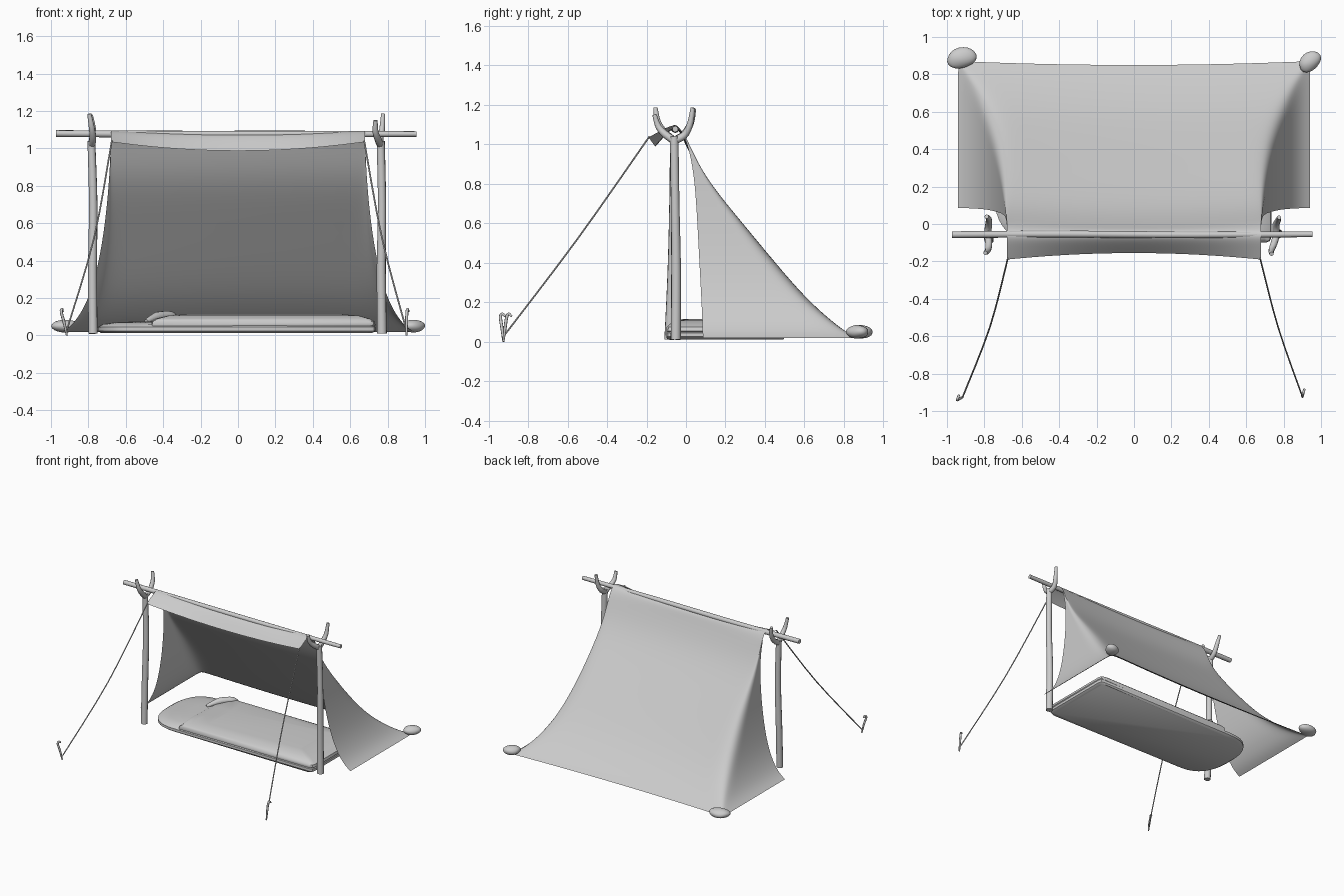
import bpy, bmesh, math, random
from mathutils import Vector, Matrix

if "Cube" in bpy.data.objects:
    bpy.data.objects.remove(bpy.data.objects["Cube"])

random.seed(4)


def finish(name, bm, angle=50):
    bmesh.ops.recalc_face_normals(bm, faces=bm.faces)
    me = bpy.data.meshes.new(name)
    bm.to_mesh(me)
    bm.free()
    ob = bpy.data.objects.new(name, me)
    bpy.context.collection.objects.link(ob)
    smooth(ob, angle)
    return ob


def smooth(ob, angle=50):
    bpy.ops.object.select_all(action='DESELECT')
    ob.select_set(True)
    bpy.context.view_layer.objects.active = ob
    bpy.ops.object.shade_smooth_by_angle(angle=math.radians(angle))


def tube(name, points, radii, sides=10, steps=4):
    """Tapered round stick swept along a smooth path."""
    P = [Vector(p) for p in points]
    path = []
    for i in range(len(P) - 1):
        a, b, c, d = P[max(i - 1, 0)], P[i], P[i + 1], P[min(i + 2, len(P) - 1)]
        for k in range(steps):
            t = k / steps
            q = 0.5 * (2 * b + (c - a) * t + (2 * a - 5 * b + 4 * c - d) * t * t
                       + (3 * b - a - 3 * c + d) * t ** 3)
            path.append((q, radii[i] + (radii[i + 1] - radii[i]) * t))
    path.append((P[-1], radii[-1]))
    bm = bmesh.new()
    rings, side = [], None
    for i, (p, r) in enumerate(path):
        tan = (path[min(i + 1, len(path) - 1)][0] - path[max(i - 1, 0)][0]).normalized()
        if side is None:
            side = tan.orthogonal()
        side = (side - tan * side.dot(tan)).normalized()
        up = tan.cross(side)
        rings.append([bm.verts.new(p + r * (math.cos(u) * side + math.sin(u) * up))
                      for u in [2 * math.pi * k / sides for k in range(sides)]])
    for A, B in zip(rings, rings[1:]):
        for k in range(sides):
            bm.faces.new((A[k], A[(k + 1) % sides], B[(k + 1) % sides], B[k]))
    bm.faces.new(rings[0])
    bm.faces.new(rings[-1])
    return finish(name, bm)


def stack(name, outline, levels):
    """Closed cushion made of scaled copies of an outline."""
    n = len(outline)
    c = sum((Vector(p) for p in outline), Vector((0, 0))) / n
    bm = bmesh.new()
    rings = []
    for z, inset in levels:
        ring = []
        for p in outline:
            d = Vector(p) - c
            q = c + d * max(0.0, 1 - inset / d.length)
            ring.append(bm.verts.new((q.x, q.y, z)))
        rings.append(ring)
    for A, B in zip(rings, rings[1:]):
        for k in range(n):
            bm.faces.new((A[k], A[(k + 1) % n], B[(k + 1) % n], B[k]))
    bm.faces.new(rings[0])
    bm.faces.new(rings[-1])
    return finish(name, bm, 40)


# tarp: overhanging front flap, back slope and flared side wings as one sheet
NB = 12
bm = bmesh.new()
S = [-1 + 2 * i / NB for i in range(NB + 1)]
flap = [(-.19, .035, 1.035, .048), (-.125, .015, 1.07, .03),
        (-.068, 0, 1.1, .018), (-.035, 0, 1.09, .018)]
flap_rows = [[bm.verts.new((.68 * s, y + dy * (1 - s * s), z - dz * (1 - s * s))) for s in S]
             for y, dy, z, dz in flap]
# height, half width, front y, back y, corner radius
levels = [(1.03, .68, -.005, .003, .001), (.95, .683, .022, .04, .005),
          (.81, .69, .045, .115, .02), (.6, .71, .058, .29, .05),
          (.4, .742, .068, .455, .07), (.22, .788, .078, .61, .07),
          (.1, .85, .083, .745, .05), (.045, .9, .085, .82, .03),
          (.018, .94, .085, .87, .012)]
rows = []
for z, w, yf, yb, r in levels:
    half = [(w, yf + (yb - r - yf) * k / 5) for k in range(6)]
    half.append((w - .29 * r, yb - .29 * r))
    left = [bm.verts.new((-x, y, z)) for x, y in half]
    back = [bm.verts.new(((w - r) * s, yb - .02 * (1 - s * s), z)) for s in S]
    right = [bm.verts.new((x, y, z)) for x, y in reversed(half)]
    rows.append(left + back + right)
for A, B in zip(rows, rows[1:]):
    for k in range(len(A) - 1):
        bm.faces.new((A[k], A[k + 1], B[k + 1], B[k]))
top = flap_rows + [rows[0][7:7 + NB + 1]]
for A, B in zip(top, top[1:]):
    for k in range(NB):
        bm.faces.new((A[k], A[k + 1], B[k + 1], B[k]))
tarp = finish("tarp", bm, 80)
sub = tarp.modifiers.new("soften", 'SUBSURF')
sub.levels = sub.render_levels = 2
sub.boundary_smooth = 'PRESERVE_CORNERS'

# ridge pole
tube("ridge_pole", [(-.972, -.057, 1.08), (-.4, -.054, 1.076), (.3, -.058, 1.077), (.955, -.055, 1.077)],
     [.018, .019, .018, .015])

# forked posts
tube("left_post", [(-.775, -.085, .01), (-.778, -.07, .35), (-.774, -.062, .7), (-.784, -.06, 1.04)],
     [.025, .024, .023, .021])
tube("right_post", [(.77, -.052, .01), (.766, -.05, .35), (.77, -.055, .7), (.763, -.06, 1.04)],
     [.026, .025, .022, .022])
forks = {
    "left_fork_front": [(-.784, -.055, 1.015), (-.776, -.105, 1.055), (-.782, -.142, 1.11), (-.795, -.155, 1.185)],
    "left_fork_back": [(-.784, -.065, 1.015), (-.778, -.01, 1.05), (-.776, .025, 1.11), (-.788, .04, 1.18)],
    "right_fork_front": [(.763, -.055, 1.015), (.748, -.105, 1.05), (.735, -.14, 1.09), (.735, -.16, 1.15)],
    "right_fork_back": [(.763, -.065, 1.015), (.758, -.01, 1.045), (.77, .02, 1.1), (.776, .035, 1.185)],
}
for name, pts in forks.items():
    tube(name, pts, [.02, .019, .016, .011])

# guy ropes and hooked pegs
for side, s in (("left", -1), ("right", 1)):
    e = .915 if s < 0 else .9
    tube(side + "_guy_rope", [(.675 * s, -.185, 1.04), (.77 * s, -.55, .52), (e * s, -.922, .03)],
         [.0045] * 3, 6)
    tx, ty = (-.945, -.94) if s < 0 else (.903, -.908)
    tube(side + "_peg", [(e * s, -.925, 0), ((e * s + tx) / 2, (ty - .925) / 2, .07), (tx, ty, .125),
                         (tx + .004, ty + .01, .141), (tx + .008, ty + .024, .128)],
         [.005, .008, .008, .007, .006], 8)

# corner rocks
for name, loc, size, rot in (("left_rock", (-.922, .888, .05), (.08, .055, .034), .25),
                             ("right_rock", (.94, .868, .05), (.065, .048, .034), .75)):
    bm = bmesh.new()
    bmesh.ops.create_icosphere(bm, subdivisions=3, radius=1)
    for v in bm.verts:
        v.co *= 1 + .06 * math.sin(3 * v.co.x + 2 * v.co.y) * math.cos(2 * v.co.z + v.co.y)
    m = Matrix.Translation(loc) @ Matrix.Rotation(rot, 4, 'Z') @ Matrix.Diagonal((*size, 1))
    bmesh.ops.transform(bm, matrix=m, verts=bm.verts)
    finish(name, bm)

# bedroll: round-headed base, cover and turned-back corner
def foot(x, y0, y1, r=.03):
    return [(x - r, y0), (x - .3 * r, y0 + .3 * r), (x, y0 + r),
            (x, y1 - r), (x - .3 * r, y1 - .3 * r), (x - r, y1)]

head = []
for k in range(25):
    a = math.pi * k / 24
    c, sn = math.cos(a), math.sin(a)
    head.append((-.49 - .26 * sn ** .77, .2 + .3 * math.copysign(abs(c) ** .77, c)))
stack("bedroll_base", foot(.735, -.1, .5) + head,
      [(.012, .02), (.025, 0), (.045, 0), (.06, .025), (.07, .09), (.075, .2)])
stack("bedroll_cover", foot(.735, -.1, .5) + [(-.46, .495), (-.47, .3), (-.475, .1), (-.46, -.095)],
      [(.045, .01), (.055, 0), (.075, .005), (.09, .035), (.106, .1), (.115, .22)])
tube("turned_back_corner", [(-.49, .3, .075), (-.43, .38, .1), (-.36, .44, .105), (-.33, .47, .085)],
     [.012, .027, .025, .012])
